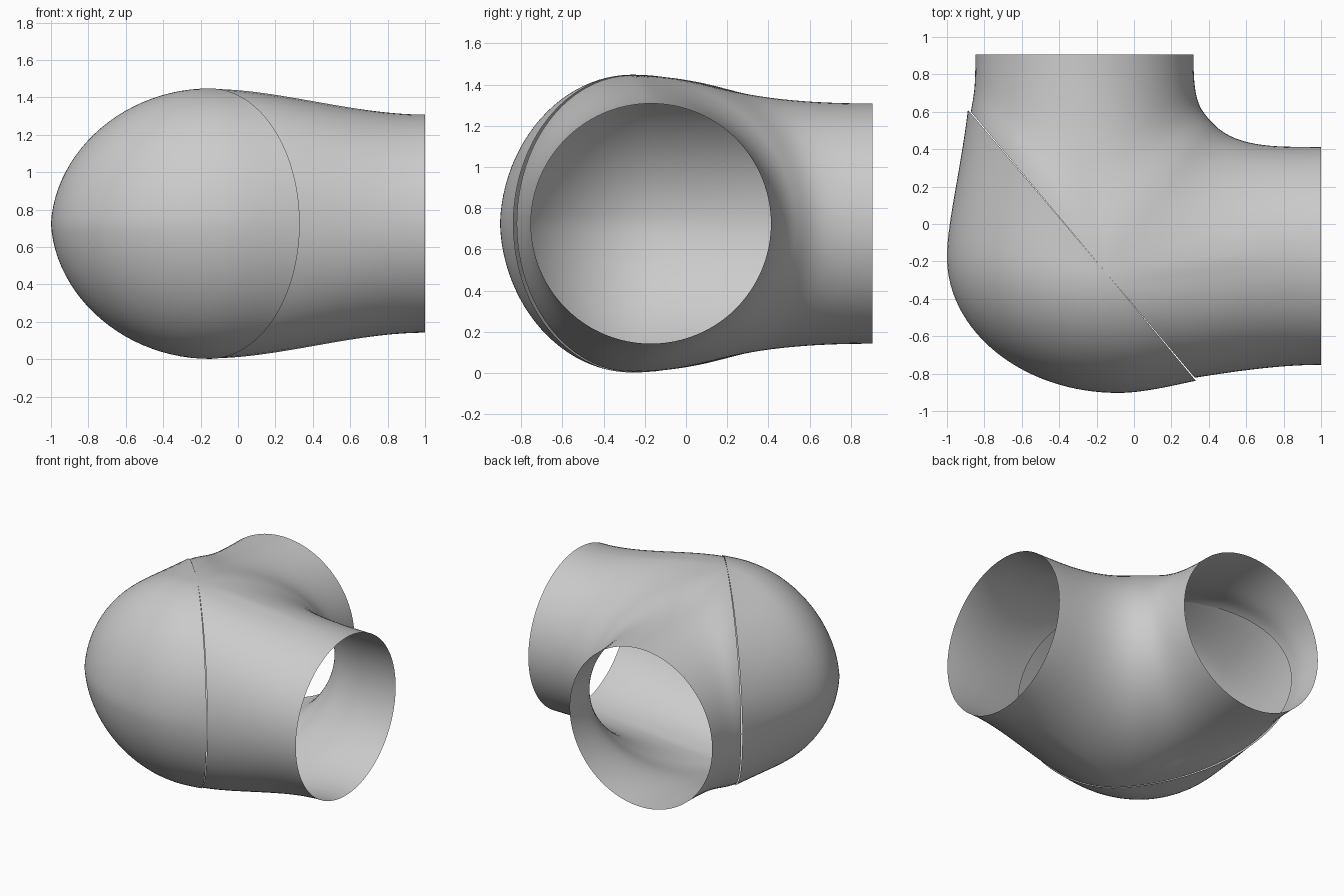
import bpy
import bmesh
from math import sin, cos, pi, tau
from mathutils import Vector
from mathutils.geometry import interpolate_bezier

MID, TALL, PIPE = 0.725, 0.72, 0.583      # axis height, bulge half height, pipe radius
TOP = Vector((-0.15, -0.26, MID))         # where seam and crotch meet in plan
CROTCH = Vector((0.43, 0.53, MID))        # inner corner between the pipes
AROUND, ALONG = 96, 28

old = bpy.data.objects.get("Cube")
if old:
    bpy.data.objects.remove(old, do_unlink=True)

grey = bpy.data.materials.new("plain grey")
grey.use_nodes = True
grey.diffuse_color = (0.6, 0.6, 0.6, 1)
grey.node_tree.nodes["Principled BSDF"].inputs["Base Color"].default_value = (0.6, 0.6, 0.6, 1)


def add_grid(bm, rows):
    """Skin a list of point rows with quads."""
    grid = [[bm.verts.new(p) for p in row] for row in rows]
    for r, s in zip(grid, grid[1:]):
        for i in range(len(r) - 1):
            bm.faces.new((r[i], r[i + 1], s[i + 1], s[i]))


def finish(name, bm):
    """Weld, orient outward and shade smooth."""
    bmesh.ops.remove_doubles(bm, verts=bm.verts, dist=0.0005)
    bmesh.ops.recalc_face_normals(bm, faces=bm.faces)
    bm.faces.ensure_lookup_table()
    low = min(bm.faces, key=lambda f: f.calc_center_median().z)
    if low.normal.z > 0:
        bmesh.ops.reverse_faces(bm, faces=bm.faces)
    mesh = bpy.data.meshes.new(name)
    bm.to_mesh(mesh)
    bm.free()
    mesh.materials.append(grey)
    mesh.shade_smooth()
    obj = bpy.data.objects.new(name, mesh)
    bpy.context.collection.objects.link(obj)


def hermite(p, m, q, n, t):
    a, b = t * t, t * t * t
    return p * (2*b - 3*a + 1) + m * (b - 2*a + t) + q * (3*a - 2*b) + n * (b - a)


def add_sleeve(bm, seam_end, axis, side, mouth, corner_dir, end_pull):
    """Loft from the half seam and the crotch curve to a round pipe mouth."""
    columns = []
    for i in range(AROUND + 1):
        phi = tau * i / AROUND
        c, s = cos(phi), sin(phi)
        up = Vector((0, 0, s))
        if c >= -1e-6:                      # on the seam
            start = TOP + (seam_end - TOP) * c + up * TALL
            squeeze = 0.16 * max(c, 0) ** 0.5
            heading = axis - (side * c + up) * squeeze
        else:                               # on the crotch
            spoke = CROTCH - TOP
            start = TOP - spoke * c + up * TALL
            tangent = spoke * s + Vector((0, 0, c * TALL))
            normal = tangent.cross(corner_dir).normalized()
            heading = axis.lerp(corner_dir, -c)
            heading -= normal * heading.dot(normal)
        end = mouth + side * (c * PIPE) + up * PIPE
        reach = (end - start).length
        heading = heading.normalized() * reach * 0.95
        columns.append([hermite(start, heading, end, axis * reach * end_pull, k / ALONG)
                        for k in range(ALONG + 1)])
    add_grid(bm, columns)


# Two-pipe body
X, Y = Vector((1, 0, 0)), Vector((0, 1, 0))
corner = Vector((0.7, -0.71, 0)).normalized()
body = bmesh.new()
add_sleeve(body, Vector((0.325, -0.822, MID)), X, -Y,
           Vector((1, -0.17, MID)), corner, 1.0)
add_sleeve(body, Vector((-0.872, 0.6, MID)), Y, -X,
           Vector((-0.265, 0.905, MID)), -corner, 1.9)
finish("pipe_body", body)

# Rounded cap: plan outline shrunk toward the top and bottom points
knots = [((-0.888, 0.61), (-0.925, 0.3), (-1, 0.0), (-1, -0.175)),
         ((-1, -0.175), (-1, -0.577), (-0.59, -0.903), (-0.085, -0.903)),
         ((-0.085, -0.903), (0.05, -0.903), (0.2, -0.865), (0.33, -0.838))]
outline = []
for knot, count in zip(knots, (20, 40, 14)):
    pts = interpolate_bezier(*[Vector((x, y, MID)) for x, y in knot], count)
    outline += pts if not outline else pts[1:]

rows = []
for j in range(49):
    phi = -pi / 2 + pi * j / 48
    row = []
    for i, p in enumerate(outline):
        dip = 1 - 0.06 * sin(pi * i / (len(outline) - 1)) * abs(sin(phi))
        row.append(TOP + (p - TOP) * cos(phi) * dip + Vector((0, 0, sin(phi) * (TALL + 0.003))))
    rows.append(row)
cap = bmesh.new()
add_grid(cap, rows)
finish("rounded_cap", cap)
